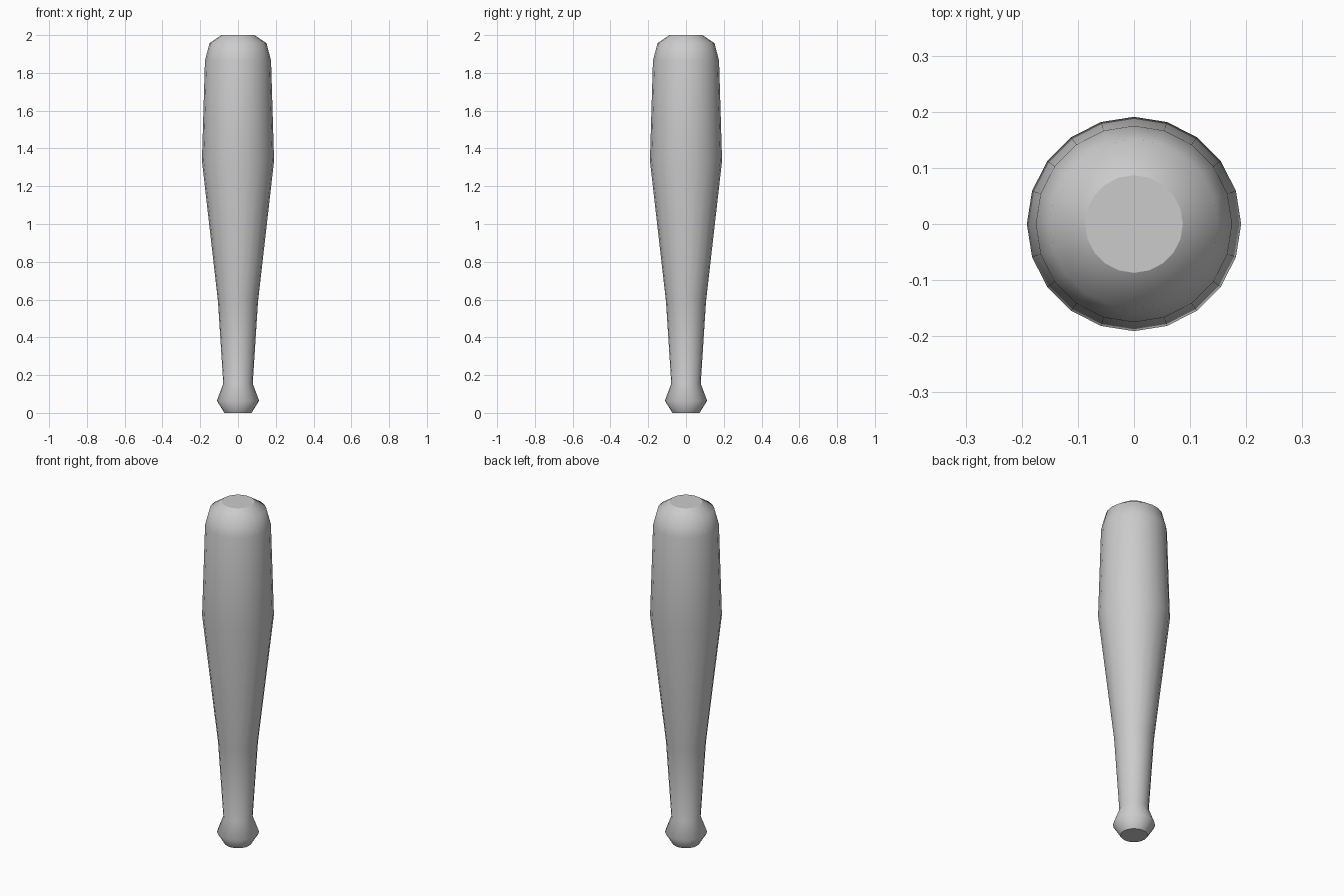
import bpy, bmesh
from math import cos, sin, pi

if "Cube" in bpy.data.objects:
    bpy.data.objects.remove(bpy.data.objects["Cube"])

SIDES = 20
# (radius, height) profile from knob to barrel tip
PROFILE = [(0.072, 0), (0.112, 0.064), (0.078, 0.155), (0.106, 0.59),
           (0.191, 1.335), (0.175, 1.865), (0.151, 1.957), (0.087, 2.0)]

bm = bmesh.new()
rings = [[bm.verts.new((r * cos(2 * pi * i / SIDES), r * sin(2 * pi * i / SIDES), z))
          for i in range(SIDES)] for r, z in PROFILE]

# smooth lathed wall
for low, high in zip(rings, rings[1:]):
    for i in range(SIDES):
        j = (i + 1) % SIDES
        bm.faces.new((low[i], low[j], high[j], high[i])).smooth = True

# flat end caps with crisp rims
for cap in (bm.faces.new(rings[0][::-1]), bm.faces.new(rings[-1])):
    for edge in cap.edges:
        edge.smooth = False

mesh = bpy.data.meshes.new("bat")
bm.to_mesh(mesh)
bm.free()
bpy.context.collection.objects.link(bpy.data.objects.new("bat", mesh))
